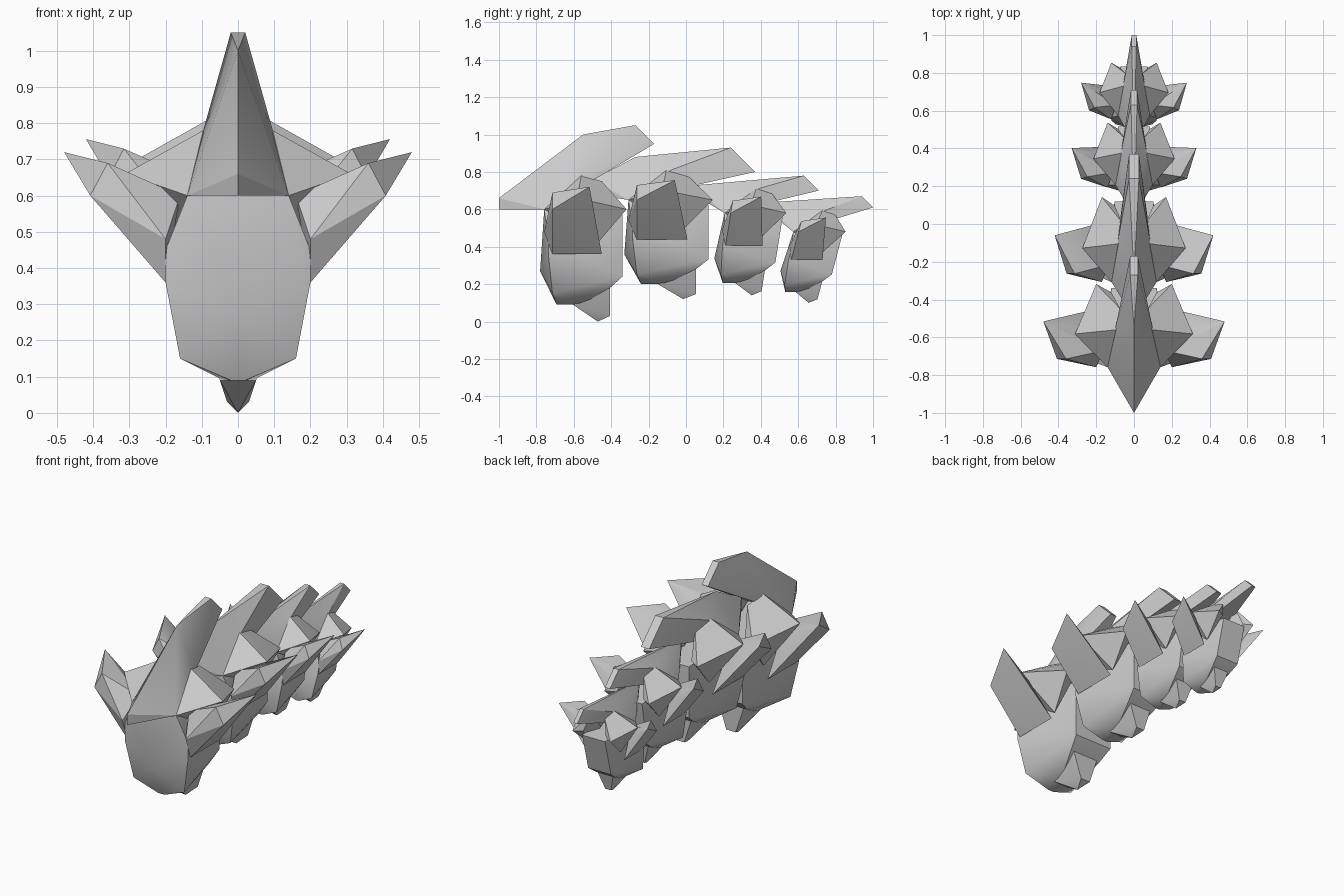
import bpy
import bmesh
import math

default_cube = bpy.data.objects.get("Cube")
if default_cube:
    bpy.data.objects.remove(default_cube, do_unlink=True)

# Single bone-grey colour
grey = (0.6, 0.6, 0.6, 1)
bone = bpy.data.materials.new("bone_grey")
bone.use_nodes = True
bone.diffuse_color = grey
bone.node_tree.nodes["Principled BSDF"].inputs["Base Color"].default_value = grey


def faceted(name, points, paired=False):
    """Faceted solid around half-side points; a paired part becomes two mirrored solids."""
    bm = bmesh.new()
    for x, y, z in points:
        bm.verts.new((x, y, z))
        if x and not paired:
            bm.verts.new((-x, y, z))
    hull = bmesh.ops.convex_hull(bm, input=bm.verts[:])
    inside = [item for item in hull["geom_interior"] if isinstance(item, bmesh.types.BMVert)]
    bmesh.ops.delete(bm, geom=inside, context="VERTS")
    bmesh.ops.recalc_face_normals(bm, faces=bm.faces[:])
    mesh = bpy.data.meshes.new(name)
    bm.to_mesh(mesh)
    bm.free()
    mesh.materials.append(bone)
    part = bpy.data.objects.new(name, mesh)
    bpy.context.collection.objects.link(part)
    if paired:
        part.modifiers.new("mirror", "MIRROR").use_mirror_merge = False
    bpy.ops.object.select_all(action="DESELECT")
    part.select_set(True)
    bpy.context.view_layer.objects.active = part
    bpy.ops.object.shade_smooth_by_angle(angle=math.radians(25))


def vertebra(label, front, back, floor, roof, lean, width, span, nose, crest, tail, cut):
    """One bone: width and span are half-widths; nose, crest and tail are (y, z) on the spine."""

    def place(x, along, up):
        y = front + along * (back - front) + lean * up
        return x, y, floor + up * (roof - floor)

    # Body: broad front shield tapering to a narrower back
    shield_top = place(width * 0.7, 0.05, 1)
    shield = [shield_top, place(width, 0.1, 0.75), place(width, 0.1, 0.6),
              place(width * 0.8, 0.15, 0.25), place(0, 0, 0.45)]
    back_plate = [place(width * 0.6, 1, up) for up in (0.4, 0.7, 0.95)]
    underside = [place(width * 0.1, 0.2, 0.15), place(width * 0.2, 0.5, 0.15),
                 place(width * 0.5, 0.85, 0.3)]
    faceted(label + "_body", shield + back_plate + underside)

    # Keel: pointed ridge below the body
    faceted(label + "_keel", [place(width * 0.25, 0.4, 0.15), place(0, 0.7, 0),
                              place(width * 0.15, 0.85, 0.05), place(width * 0.4, 0.85, 0.3)])

    # Side wings: blunt front elbow and a raised rear tip
    tip = place(span, 0.6, 1.2)
    elbow = [place(span * 0.85, 0.15, 1), place(span * 0.75, 0.15, 1.15)]
    wing_root = [place(width, 0.05, 0.8), place(width, 0.15, 0.6),
                 place(width, 0.75, 0.6), place(width * 0.8, 0.25, 1)]
    wing_back = [place(span * 0.6, 0.6, 0.8), place(span * 0.6, 0.55, 1)]
    faceted(label + "_side_wing", [tip] + elbow + wing_root + wing_back, paired=True)

    # Arch: slopes from beside the spine down to the wings and the rear joint
    ridge = [place(span * 0.2, 0.5, 1.3), place(span * 0.15, 0.75, 1.25)]
    slope = [place(span * 0.65, 0.45, 1.1), shield_top, place(span * 0.1, 0.6, 1)]
    joint = [place(width * 0.6, 0.95, 1), place(width, 1.05, 1), place(width * 0.8, 0.7, 0.7)]
    faceted(label + "_arch", ridge + slope + joint, paired=True)

    # Spine: keeled blade from the nose back to a slanted tail
    thin = cut * 0.2
    tail_y, tail_z = tail
    nose_y, nose_z = nose
    faceted(label + "_spine", [(0, nose_y, nose_z), (0, nose_y, nose_z + cut * 0.6),
                               (0, *crest), (thin, *tail),
                               (thin, tail_y + cut, tail_z - cut),
                               shield_top, place(span * 0.2, 0.55, 1.3)])


# Front vertebra carries the tall raised spine
vertebra("first", front=-0.78, back=-0.34, floor=0, roof=0.6, lean=0, width=0.2, span=0.48,
         nose=(-1, 0.6), crest=(-0.55, 1), tail=(-0.27, 1.05), cut=0.1)
vertebra("second", front=-0.33, back=0.12, floor=0.12, roof=0.65, lean=0, width=0.17, span=0.42,
         nose=(-0.5, 0.68), crest=(-0.27, 0.88), tail=(0.24, 0.93), cut=0.13)
vertebra("third", front=0.12, back=0.45, floor=0.14, roof=0.58, lean=0.07, width=0.14, span=0.33,
         nose=(0.04, 0.68), crest=(0.1, 0.73), tail=(0.63, 0.78), cut=0.08)
vertebra("fourth", front=0.46, back=0.74, floor=0.1, roof=0.48, lean=0.1, width=0.12, span=0.28,
         nose=(0.42, 0.6), crest=(0.48, 0.63), tail=(0.94, 0.67), cut=0.06)
